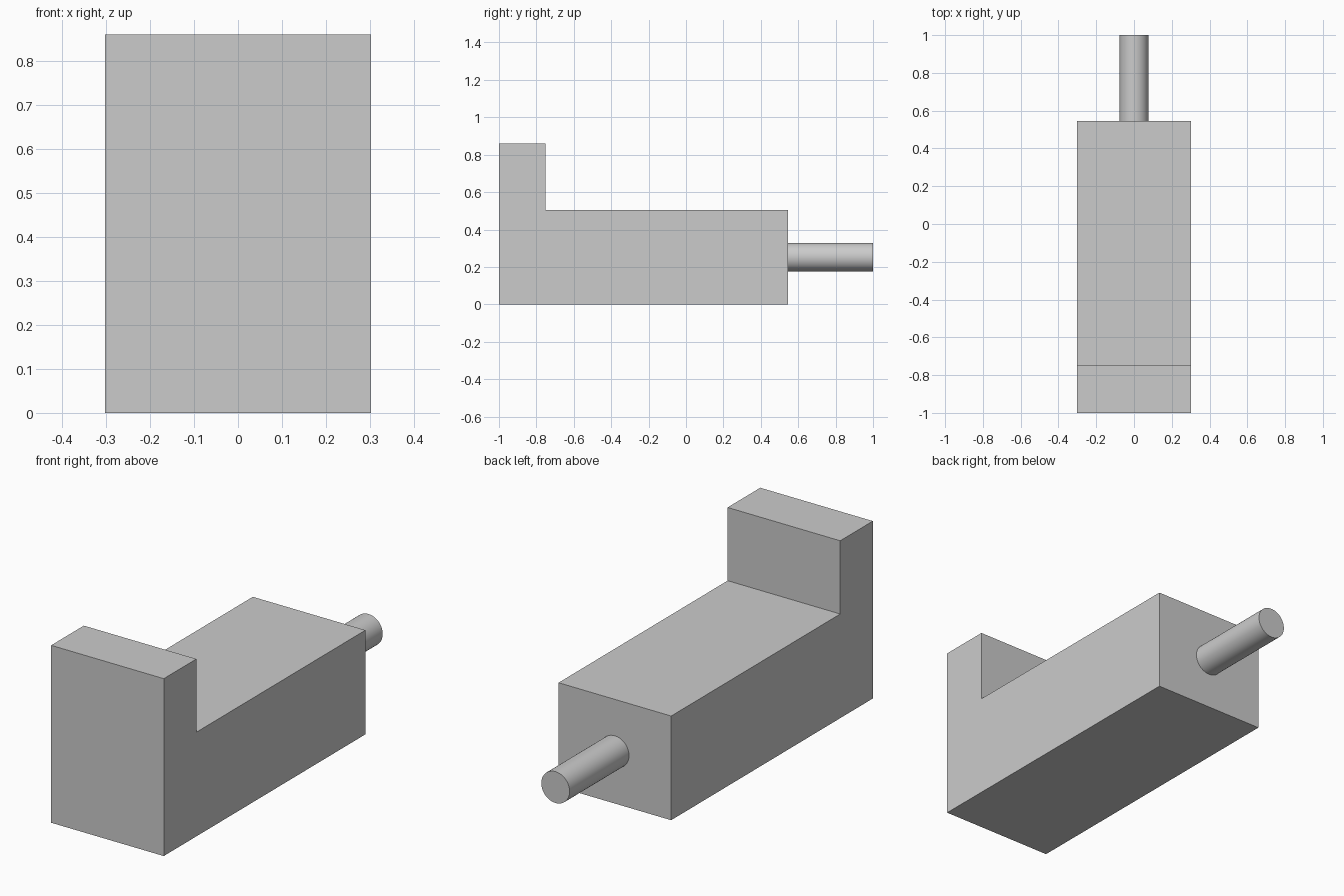
import bpy
import bmesh
import math

cube = bpy.data.objects.get("Cube")
if cube:
    bpy.data.objects.remove(cube, do_unlink=True)

# Single light grey material
grey = bpy.data.materials.new("light_grey")
grey.use_nodes = True
colour = (0.6, 0.6, 0.6, 1.0)
grey.diffuse_color = colour
grey.node_tree.nodes["Principled BSDF"].inputs["Base Color"].default_value = colour

HALF_WIDTH = 0.302
BODY_BACK = 0.545
BODY_TOP = 0.505
ROD_RADIUS = 0.076


def extrude_profile(name, profile, half_width):
    """Extrude a (y, z) side profile symmetrically across x."""
    bm = bmesh.new()
    face = bm.faces.new([bm.verts.new((-half_width, y, z)) for y, z in profile])
    moved = bmesh.ops.extrude_face_region(bm, geom=[face])["geom"]
    verts = [v for v in moved if isinstance(v, bmesh.types.BMVert)]
    bmesh.ops.translate(bm, verts=verts, vec=(2 * half_width, 0, 0))
    bmesh.ops.recalc_face_normals(bm, faces=bm.faces)
    mesh = bpy.data.meshes.new(name)
    bm.to_mesh(mesh)
    bm.free()
    obj = bpy.data.objects.new(name, mesh)
    bpy.context.collection.objects.link(obj)
    mesh.materials.append(grey)
    return obj


# L-shaped body: long block with an upright lip at the front
extrude_profile("stepped_body", [
    (-1, 0), (BODY_BACK, 0), (BODY_BACK, BODY_TOP),
    (-0.75, BODY_TOP), (-0.75, 0.86), (-1, 0.86),
], HALF_WIDTH)

# Round rod standing out of the back face
bpy.ops.mesh.primitive_cylinder_add(
    vertices=64, radius=ROD_RADIUS, depth=1 - BODY_BACK,
    location=(0, (1 + BODY_BACK) / 2, BODY_TOP / 2),
    rotation=(math.pi / 2, 0, 0))
rod = bpy.context.object
rod.name = "back_rod"
rod.data.materials.append(grey)
bpy.ops.object.shade_smooth_by_angle(angle=math.radians(30))
